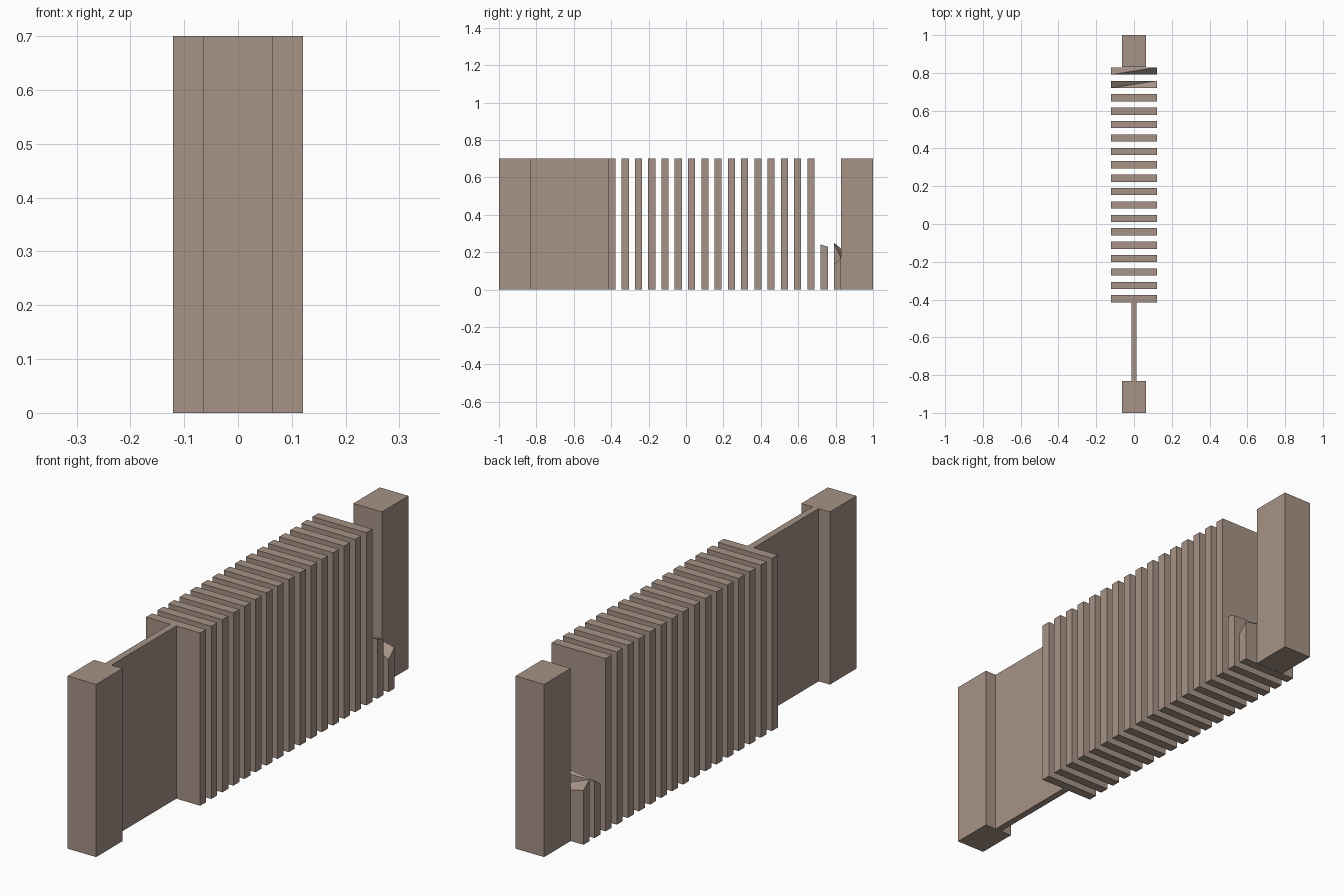
import bpy

if "Cube" in bpy.data.objects:
    bpy.data.objects.remove(bpy.data.objects["Cube"])

H = 0.70          # fence height
SLAT_HALF = 0.121  # half the slat width in x
SLAT_T = 0.038    # slat thickness in y
FIRST_Y, LAST_Y, COUNT = -0.396, 0.81, 18

wood = bpy.data.materials.new("weathered_wood")
wood.diffuse_color = (0.38, 0.29, 0.24, 1)
wood.use_nodes = True
wood.node_tree.nodes["Principled BSDF"].inputs["Base Color"].default_value = wood.diffuse_color


def block(name, half_x, y0, y1, tops=(H, H, H, H)):
    """Upright block; tops = corner heights (-x,y0), (+x,y0), (+x,y1), (-x,y1)."""
    corners = [(-half_x, y0), (half_x, y0), (half_x, y1), (-half_x, y1)]
    verts = [(x, y, 0) for x, y in corners]
    verts += [(x, y, z) for (x, y), z in zip(corners, tops)]
    faces = [(3, 2, 1, 0), (0, 1, 5, 4), (1, 2, 6, 5), (2, 3, 7, 6), (3, 0, 4, 7)]
    # A snapped top is not flat, so split it into two triangles
    faces += [(4, 5, 6, 7)] if len(set(tops)) == 1 else [(4, 5, 6), (4, 6, 7)]
    mesh = bpy.data.meshes.new(name)
    mesh.from_pydata(verts, [], faces)
    mesh.materials.append(wood)
    obj = bpy.data.objects.new(name, mesh)
    bpy.context.collection.objects.link(obj)
    return obj


# End posts
block("front_post", 0.064, -1.0, -0.83)
block("back_post", 0.064, 0.83, 1.0)

# Thin solid panel between the front post and the slats
block("thin_panel", 0.014, -0.83, FIRST_Y - SLAT_T / 2)

# Row of slats, the last two snapped off low down
snapped = {16: (0.207, 0.242, 0.229, 0.232), 17: (0.25, 0.132, 0.167, 0.22)}
for i in range(COUNT):
    y = FIRST_Y + (LAST_Y - FIRST_Y) * i / (COUNT - 1)
    name = "broken_slat" if i in snapped else "slat"
    block(f"{name}_{i + 1:02d}", SLAT_HALF, y - SLAT_T / 2, y + SLAT_T / 2,
          snapped.get(i, (H, H, H, H)))
